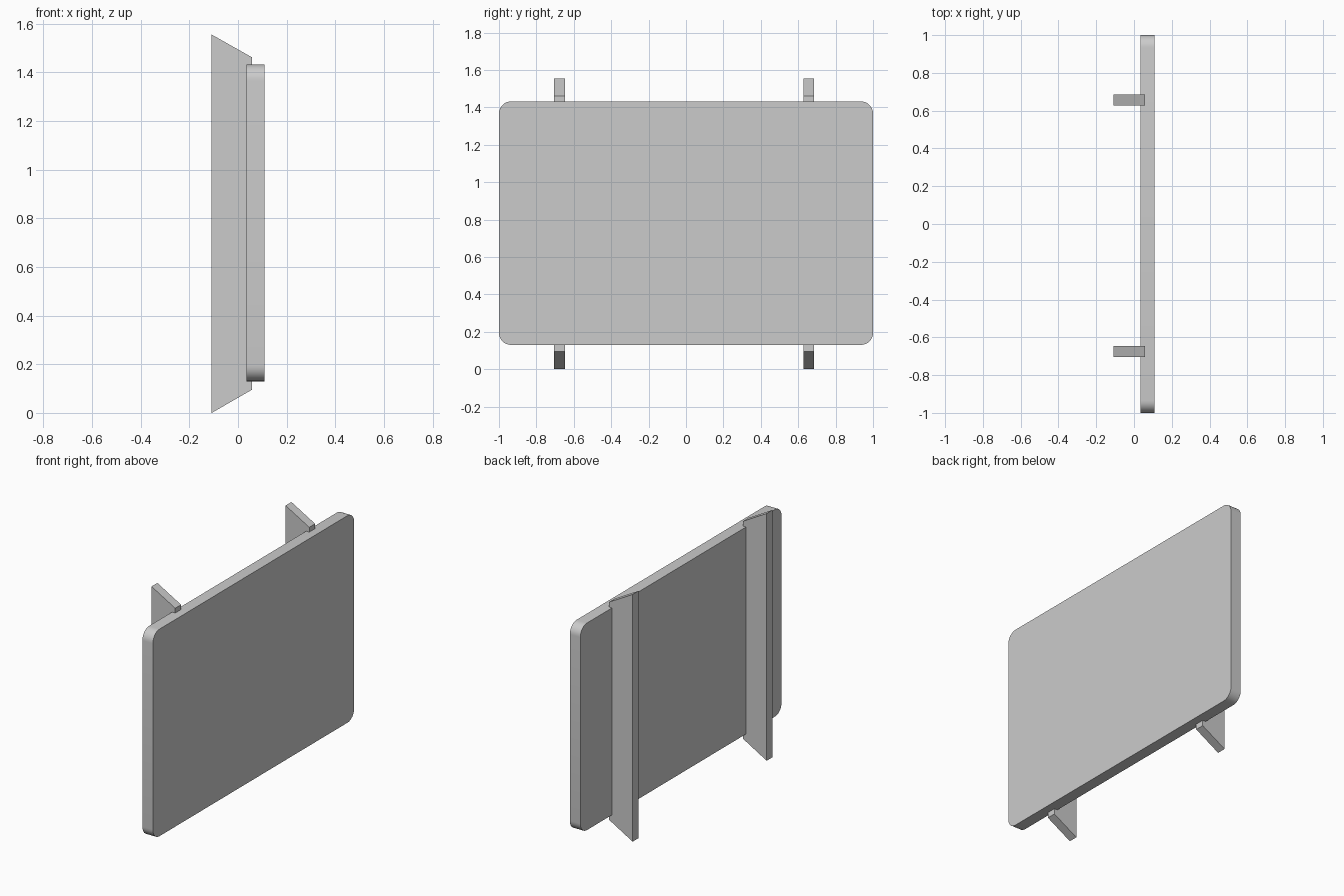
import bpy, bmesh, math
from mathutils import Vector

cube = bpy.data.objects.get("Cube")
if cube:
    bpy.data.objects.remove(cube, do_unlink=True)

GREY = (0.6, 0.6, 0.6, 1.0)
grey = bpy.data.materials.new("plain grey")
grey.use_nodes = True
grey.diffuse_color = GREY
grey.node_tree.nodes["Principled BSDF"].inputs["Base Color"].default_value = GREY


def extruded(name, profile, direction):
    """Close a flat profile and extrude it along a direction."""
    bm = bmesh.new()
    face = bm.faces.new([bm.verts.new(p) for p in profile])
    out = bmesh.ops.extrude_face_region(bm, geom=[face])
    moved = [v for v in out["geom"] if isinstance(v, bmesh.types.BMVert)]
    bmesh.ops.translate(bm, verts=moved, vec=Vector(direction))
    bmesh.ops.recalc_face_normals(bm, faces=bm.faces)
    mesh = bpy.data.meshes.new(name)
    bm.to_mesh(mesh)
    bm.free()
    mesh.materials.append(grey)
    obj = bpy.data.objects.new(name, mesh)
    bpy.context.collection.objects.link(obj)
    return obj


# Panel: rounded rectangle facing +x
BACK, FRONT = 0.035, 0.108
LOW, HIGH = 0.13, 1.432
RADIUS, STEPS = 0.065, 8
corners = [(1 - RADIUS, HIGH - RADIUS), (RADIUS - 1, HIGH - RADIUS),
           (RADIUS - 1, LOW + RADIUS), (1 - RADIUS, LOW + RADIUS)]
outline = []
for quarter, (y, z) in enumerate(corners):
    for i in range(STEPS + 1):
        a = (quarter + i / STEPS) * math.pi / 2
        outline.append((BACK, y + RADIUS * math.cos(a), z + RADIUS * math.sin(a)))
panel = extruded("panel", outline, (FRONT - BACK, 0, 0))
bpy.context.view_layer.objects.active = panel
panel.select_set(True)
bpy.ops.object.shade_smooth_by_angle(angle=math.radians(30))

# Rear rails: slanted ends, let into the back of the panel
WIDTH = 0.058
for side, y in (("left", 0.627), ("right", -0.705)):
    profile = [(-0.108, y, 0), (0.057, y, 0.095),
               (0.057, y, 1.462), (-0.108, y, 1.555)]
    extruded(f"{side}_rear_rail", profile, (0, WIDTH, 0))
